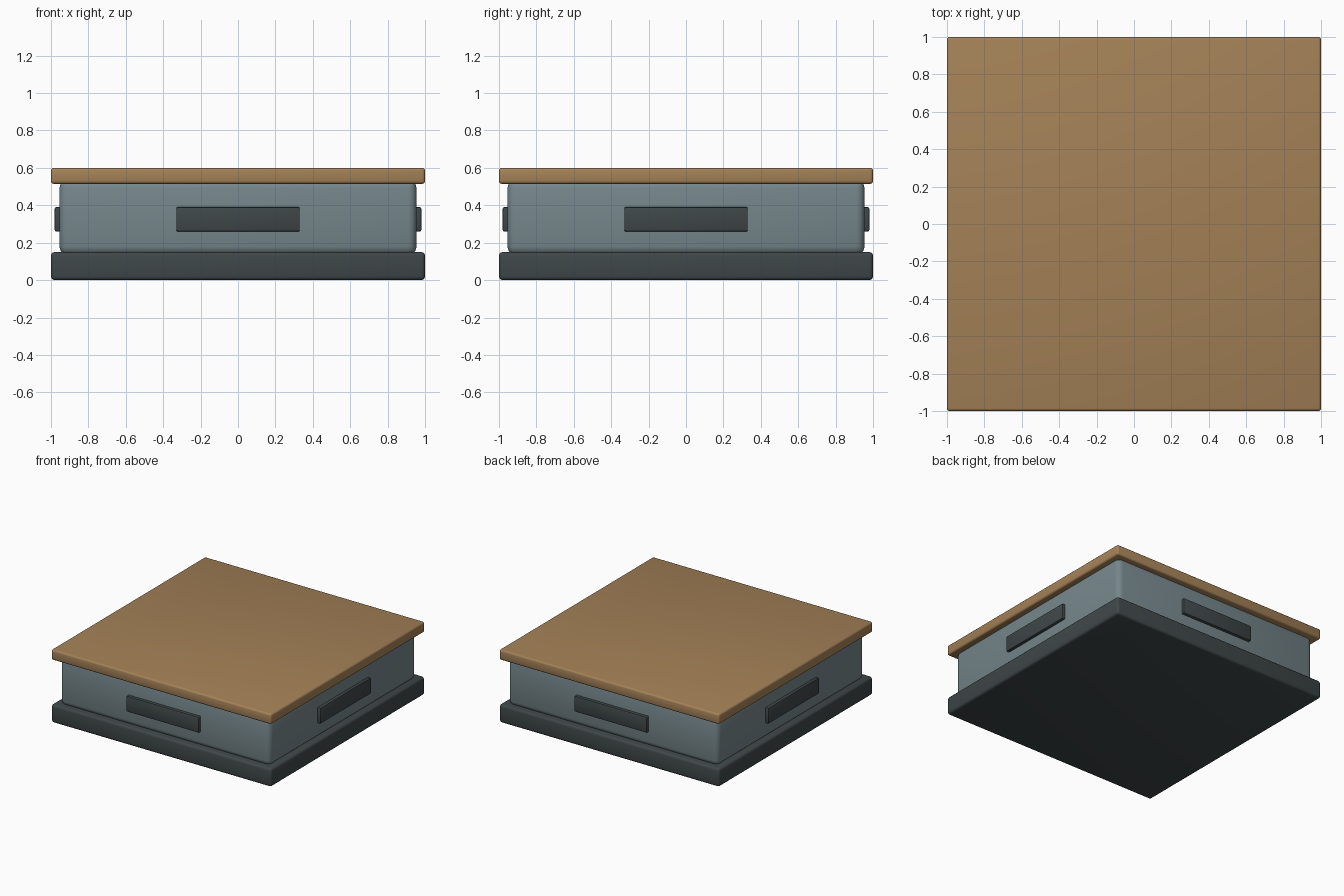
import bpy
from math import pi, radians
from mathutils import Matrix

if "Cube" in bpy.data.objects:
    bpy.data.objects.remove(bpy.data.objects["Cube"])


def material(name, rgb):
    m = bpy.data.materials.new(name)
    m.diffuse_color = (*rgb, 1)
    m.use_nodes = True
    m.node_tree.nodes["Principled BSDF"].inputs["Base Color"].default_value = m.diffuse_color
    return m


wood = material("wood", (0.37, 0.22, 0.095))
steel = material("blue_grey", (0.18, 0.24, 0.26))
dark = material("dark_grey", (0.05, 0.063, 0.065))


def box(name, size, centre, mat, bevel, segments=3, turn=0):
    """Bevelled box, optionally turned about the world z axis."""
    bpy.ops.mesh.primitive_cube_add(size=1)
    ob = bpy.context.object
    ob.name = name
    ob.data.transform(Matrix.Rotation(turn, 4, 'Z') @ Matrix.Translation(centre)
                      @ Matrix.Diagonal((*size, 1)))
    ob.data.materials.append(mat)
    mod = ob.modifiers.new("bevel", 'BEVEL')
    mod.width = bevel
    mod.segments = segments
    bpy.ops.object.modifier_apply(modifier=mod.name)
    bpy.ops.object.shade_smooth_by_angle(angle=radians(35))
    return ob


# Plinth, body and wooden top
box("plinth", (2, 2, 0.15), (0, 0, 0.075), dark, 0.02)
box("body", (1.91, 1.91, 0.40), (0, 0, 0.335), steel, 0.045)
box("wooden_top", (2, 2, 0.085), (0, 0, 0.5575), wood, 0.015)

# One handle plate on each side
for i, side in enumerate(("front", "right", "back", "left")):
    box(side + "_handle", (0.66, 0.05, 0.13), (0, -0.955, 0.325), dark, 0.008, 2, i * pi / 2)
